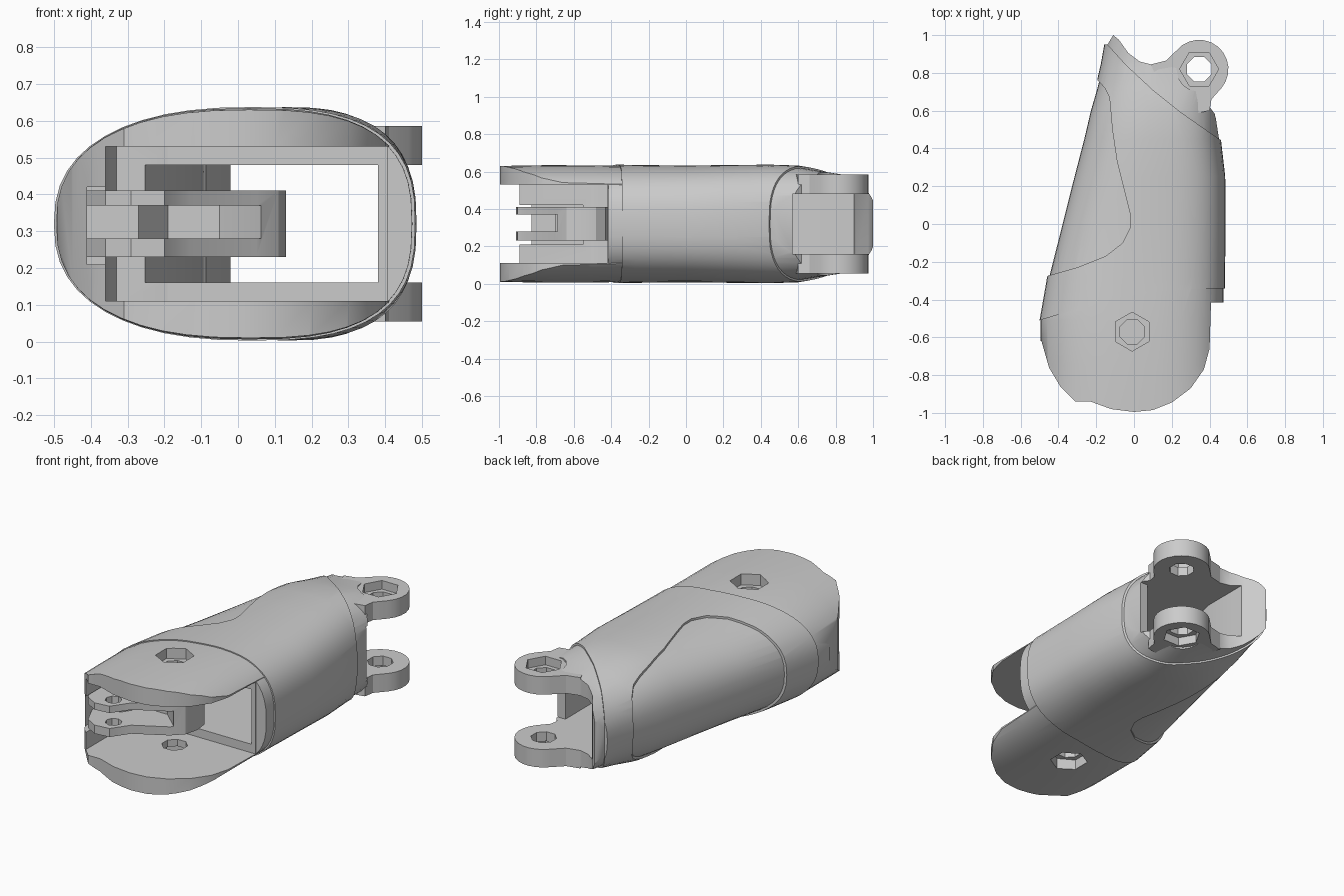
import bpy, bmesh, math

cube = bpy.data.objects.get("Cube")
if cube:
    bpy.data.objects.remove(cube, do_unlink=True)

MID = 0.32  # height of the symmetry plane

grey = bpy.data.materials.new("plain_grey")
grey.use_nodes = True
grey.diffuse_color = (0.6, 0.6, 0.6, 1)
grey.node_tree.nodes["Principled BSDF"].inputs["Base Color"].default_value = (0.6, 0.6, 0.6, 1)


def to_object(bm, name):
    bmesh.ops.recalc_face_normals(bm, faces=bm.faces)
    mesh = bpy.data.meshes.new(name)
    bm.to_mesh(mesh)
    bm.free()
    mesh.materials.append(grey)
    obj = bpy.data.objects.new(name, mesh)
    bpy.context.collection.objects.link(obj)
    return obj


def prism(name, outline, z0, z1):
    bm = bmesh.new()
    face = bm.faces.new([bm.verts.new((x, y, z0)) for x, y in outline])
    top = bmesh.ops.extrude_face_region(bm, geom=[face])["geom"]
    verts = [v for v in top if isinstance(v, bmesh.types.BMVert)]
    bmesh.ops.translate(bm, verts=verts, vec=(0, 0, z1 - z0))
    return to_object(bm, name)


def ring(cx, cy, r, sides, start=0.0):
    return [(cx + r * math.cos(start + math.tau * i / sides),
             cy + r * math.sin(start + math.tau * i / sides)) for i in range(sides)]


def combine(obj, operation, other):
    mod = obj.modifiers.new("bool", "BOOLEAN")
    mod.operation, mod.solver, mod.object = operation, "EXACT", other
    bpy.context.view_layer.objects.active = obj
    bpy.ops.object.modifier_apply(modifier=mod.name)
    bpy.data.objects.remove(other, do_unlink=True)


def finish(obj, angle=30):
    bpy.ops.object.select_all(action="DESELECT")
    obj.select_set(True)
    bpy.context.view_layer.objects.active = obj
    bpy.ops.object.shade_smooth_by_angle(angle=math.radians(angle))


# Rounded body: y, left x, right x, half height
SECTIONS = [(-1.05, -.50, .48, .315), (-.75, -.50, .48, .32), (-.51, -.50, .48, .32),
            (-.27, -.458, .482, .315), (0, -.39, .485, .312), (.25, -.327, .483, .315),
            (.45, -.275, .46, .317), (.6, -.24, .46, .312), (.72, -.205, .48, .292),
            (.85, -.175, .5, .272), (1.05, -.14, .52, .262)]


def body(name, inset, steps=48):
    bm = bmesh.new()
    loops = []
    for y, xl, xr, h in SECTIONS:
        xl, xr, h = xl + inset, xr - inset, h - inset
        cx = (xl + xr) / 2 + .04
        loop = []
        for i in range(steps):
            c, s = math.cos(math.tau * i / steps), math.sin(math.tau * i / steps)
            n = 2.7 if c > 0 else 2.4
            width = xr - cx if c > 0 else cx - xl
            x = cx + math.copysign(abs(c) ** (2 / n), c) * width
            z = MID + math.copysign(abs(s) ** (2 / n), s) * h
            loop.append(bm.verts.new((x, y, z)))
        loops.append(loop)
    for a, b in zip(loops, loops[1:]):
        for i in range(steps):
            j = (i + 1) % steps
            bm.faces.new((a[i], a[j], b[j], b[i]))
    bm.faces.new(loops[0])
    bm.faces.new(loops[-1])
    return to_object(bm, name)


def hollow(obj):
    # Through channel, open to the side at the rear
    combine(obj, "DIFFERENCE", prism("cut", [(-.27, -.5), (.38, -.5), (.38, .57), (.7, .57),
            (.7, 1.2), (-.02, 1.2), (-.02, .62)], .16, .48))
    # Wide front mouth
    combine(obj, "DIFFERENCE", prism("cut", [(-.36, -1.2), (.7, -1.2), (.7, -.42),
            (-.33, -.42), (-.36, -.5)], .11, .53))
    # Notch in the closed side wall
    combine(obj, "DIFFERENCE", prism("cut", [(-.41, -1.2), (-.3, -1.2), (-.3, -.55),
            (-.41, -.55)], .21, .42))


def bolt_hole(obj, cx, cy, start, sink):
    combine(obj, "DIFFERENCE", prism("cut", ring(cx, cy, .07, 8, math.pi / 8), -.2, 1))
    for side in (-1, 1):
        z0, z1 = sorted((MID + side * sink, MID + side * .5))
        combine(obj, "DIFFERENCE", prism("cut", ring(cx, cy, .103, 6, start), z0, z1))


def shell(name, inset, outline):
    obj = body(name, inset)
    combine(obj, "INTERSECT", prism("cut", outline, -.2, 1))
    hollow(obj)
    return obj


# Shared seam lines
front_seam = [(-.6, -.525), (-.5, -.51), (-.3, -.45), (-.1, -.395), (.1, -.36), (.3, -.345), (.6, -.34)]
panel_edge = [(-.46, -.275), (-.3, -.23), (-.15, -.17), (-.06, -.1), (-.02, -.02), (-.02, .05),
              (-.05, .17), (-.09, .33), (-.115, .5), (-.13, .67), (-.155, .72), (-.2, .77)]
rear_seam = [(.6, .37), (.45, .45), (.25, .59), (.1, .71), (-.04, .84), (-.14, .95)]

# Front cap with two rounded cheeks
cap = shell("front_cap", .006, [(.41, -.34)] + front_seam[-2::-1] +
            [(-.6, -.6), (-.49, -.62), (-.45, -.76), (-.39, -.86), (-.31, -.94), (-.23, -.94),
             (-.12, -.98), (0, -.995), (.1, -.985), (.2, -.945), (.3, -.87), (.37, -.77), (.4, -.66)])
bolt_hole(cap, -.01, -.57, math.pi / 6, .25)
finish(cap)

# Main sleeve, cut back around the side panel
sleeve = shell("sleeve", 0, front_seam + rear_seam + [(-.3, .95), (-.3, .77)] +
               panel_edge[::-1] + [(-.6, -.3)])
finish(sleeve)

# Side lip of the sleeve ahead of the seam
lip = shell("sleeve_lip", .008, [(.36, -.415), (.6, -.415), (.6, -.335), (.36, -.335)])
finish(lip)

# Sunken side panel
panel = shell("side_panel", .012, [(-.6, -.3)] + panel_edge + [(-.4, .77)])
finish(panel)

# Rear cap with a scooped end
scoop = [(-.11, 1.0), (-.08, .975), (-.03, .905), (.03, .86), (.09, .845), (.17, .86), (.25, .9)]
rear = shell("rear_cap", .01, rear_seam[1:] + scoop + [(.35, .82), (.4, .7), (.4, .62), (.43, .58)])
combine(rear, "DIFFERENCE", prism("cut", ring(.345, .82, .12, 16), -.2, 1))
finish(rear)

# Pair of hinge lugs
lug_arc = [(.345 + .155 * math.cos(math.radians(a)), .82 + .155 * math.sin(math.radians(a)))
           for a in range(-40, 141, 15)]
for name, z0, z1 in (("lower_lug", .055, .16), ("upper_lug", .48, .585)):
    lug = prism(name, lug_arc + [(.17, .865), (.09, .845), (.14, .72), (.3, .58), (.4, .6), (.41, .66)], z0, z1)
    bolt_hole(lug, .345, .82, 0, .215)
    finish(lug)

# Forked tongue inside the mouth
tongue = prism("inner_tongue", [(-.42, -.74), (-.36, -.87), (-.29, -.91), (-.2, -.9), (-.13, -.8),
               (.05, -.7), (.11, -.64), (.13, -.56), (.12, -.48), (.08, -.43), (-.05, -.4), (-.36, -.36)], .23, .41)
combine(tongue, "DIFFERENCE", prism("cut", [(-.5, -1), (.2, -1), (.06, -.68), (-.05, -.58),
        (-.19, -.58), (-.27, -.7), (-.5, -.7)], .28, .37))
combine(tongue, "DIFFERENCE", prism("cut", ring(-.23, -.82, .045, 8), 0, 1))
finish(tongue)
